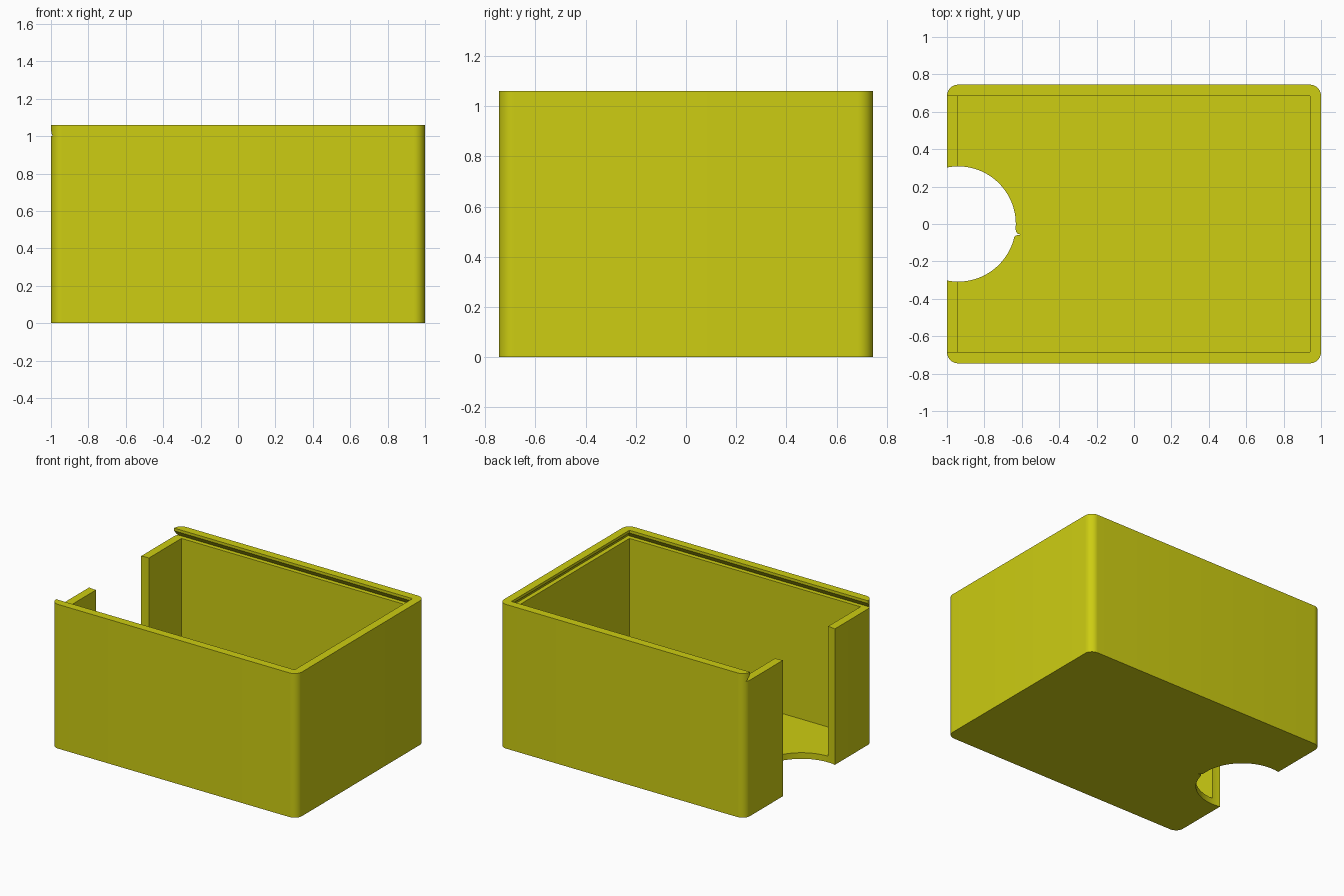
import bpy, bmesh, math

if "Cube" in bpy.data.objects:
    bpy.data.objects.remove(bpy.data.objects["Cube"])

HX, HY, H = 1.0, 0.745, 1.06      # outer half sizes and height
WALL, FLOOR, LEDGE = 0.06, 0.045, 1.0

yellow = bpy.data.materials.new("yellow plastic")
yellow.diffuse_color = (0.61, 0.61, 0.006, 1)
yellow.use_nodes = True
yellow.node_tree.nodes["Principled BSDF"].inputs["Base Color"].default_value = yellow.diffuse_color


def loft(name, rings):
    """Closed solid through stacked rings of (x, y, z) points."""
    bm = bmesh.new()
    loops = [[bm.verts.new(p) for p in ring] for ring in rings]
    n = len(loops[0])
    for a, b in zip(loops, loops[1:]):
        for i in range(n):
            j = (i + 1) % n
            bm.faces.new((a[i], a[j], b[j], b[i]))
    bm.faces.new(loops[0][::-1])
    bm.faces.new(loops[-1])
    bmesh.ops.recalc_face_normals(bm, faces=bm.faces)
    me = bpy.data.meshes.new(name)
    bm.to_mesh(me)
    bm.free()
    me.materials.append(yellow)
    ob = bpy.data.objects.new(name, me)
    bpy.context.collection.objects.link(ob)
    return ob


def prism(name, outline, z0, z1):
    return loft(name, [[(x, y, z) for x, y in outline] for z in (z0, z1)])


def rect(x0, x1, y):
    return [(x0, -y), (x1, -y), (x1, y), (x0, y)]


# Outer block with rounded upright edges
outline = []
for k, (sx, sy) in enumerate([(1, 1), (-1, 1), (-1, -1), (1, -1)]):
    for i in range(13):
        a = math.radians(90 * k + 90 * i / 12)
        outline.append((sx * (HX - WALL) + WALL * math.cos(a),
                        sy * (HY - WALL) + WALL * math.sin(a)))
box = prism("box", outline, 0, H)

# Inside space
cavity = prism("cavity_cutter", rect(-HX + WALL, HX - WALL, HY - WALL), FLOOR, LEDGE + 0.01)

# Dovetail channel for a sliding lid, open at the left end
channel = loft("lid_channel_cutter", [
    [(x, y, z) for x, y in rect(-1.3, HX - WALL + e, HY - WALL + e)]
    for z, e in ((LEDGE, 0.032), (1.04, 0), (1.2, 0))])

# Round finger opening through the end wall and floor
circle = [(-0.94 + 0.308 * math.cos(t), 0.308 * math.sin(t))
          for t in (math.tau * i / 96 for i in range(96))]
opening = prism("finger_opening_cutter", circle, -0.2, 1.3)

# Small nick at the edge of the opening
nick = prism("nick_cutter", [
    (-0.67, 0.0), (-0.633, -0.015), (-0.632, -0.038), (-0.625, -0.05),
    (-0.606, -0.057), (-0.63, -0.061), (-0.642, -0.07), (-0.67, -0.07)], -0.15, 0.2)

bpy.context.view_layer.objects.active = box
box.select_set(True)
for cutter in (cavity, channel, opening, nick):
    mod = box.modifiers.new(cutter.name, 'BOOLEAN')
    mod.operation, mod.solver, mod.object = 'DIFFERENCE', 'EXACT', cutter
    bpy.ops.object.modifier_apply(modifier=mod.name)
    bpy.data.objects.remove(cutter)

bpy.ops.object.shade_smooth_by_angle(angle=math.radians(30))
